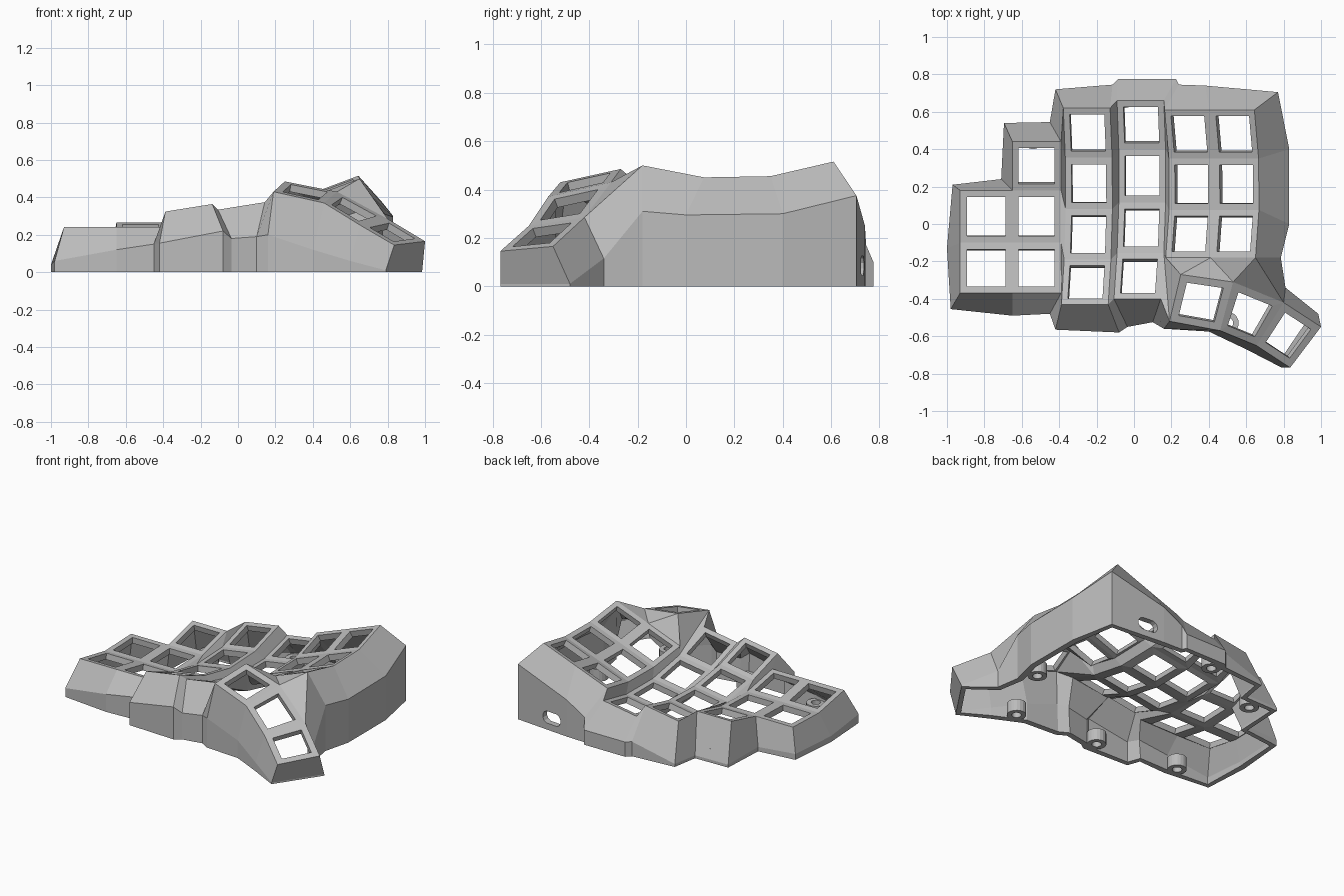
import bpy
import bmesh
import math
from mathutils import Vector

# Remove the default cube
default_cube = bpy.data.objects.get("Cube")
if default_cube:
    bpy.data.objects.remove(default_cube, do_unlink=True)

# Single plastic colour
PLASTIC_COLOUR = (0.5, 0.5, 0.5, 1.0)
plastic = bpy.data.materials.new("grey_plastic")
plastic.use_nodes = True
plastic.diffuse_color = PLASTIC_COLOUR
plastic.node_tree.nodes["Principled BSDF"].inputs["Base Color"].default_value = PLASTIC_COLOUR


def finish(mesh_builder, name):
    """Turn a bmesh into a flat shaded object."""
    mesh = bpy.data.meshes.new(name)
    mesh_builder.to_mesh(mesh)
    mesh_builder.free()
    mesh.materials.append(plastic)
    result = bpy.data.objects.new(name, mesh)
    bpy.context.scene.collection.objects.link(result)
    return result


shell = bmesh.new()


def face(*points):
    shell.faces.new([shell.verts.new(point) for point in points])


def bilinear(corners, u, v):
    a, b, c, d = corners
    return a.lerp(b, u).lerp(d.lerp(c, u), v)


def ring(corners, hole):
    """Four sided face with a hole whose points follow the corner order."""
    count = len(hole) // 4
    for side in range(4):
        arc = [hole[(side * count + step) % len(hole)] for step in range(count + 1)]
        face(corners[side], corners[(side + 1) % 4], *reversed(arc))


def key_cell(corners, margin):
    low, high = margin, 1 - margin
    spots = ((low, low), (high, low), (high, high), (low, high))
    ring(corners, [bilinear(corners, u, v) for u, v in spots])


def strip(first, second):
    for i in range(min(len(first), len(second)) - 1):
        face(first[i], second[i], second[i + 1], first[i + 1])


def column(left, right, left_height, right_height, middle, cuts):
    """Curved, tilted column of key cells; returns its left and right edges."""
    slope = round((right_height - left_height) / (right - left), 4)

    def edge(x, height):
        rises = [0.4 * (y - middle) ** 2 for y in cuts]
        return [Vector((x - slope * rise, y, height + rise)) for y, rise in zip(cuts, rises)]
    lefts, rights = edge(left, left_height), edge(right, right_height)
    for i in range(len(cuts) - 1):
        key_cell([lefts[i], rights[i], rights[i + 1], lefts[i + 1]], 0.13)
    return lefts, rights


# Key columns, from the low outer side to the raised thumb side
outer_l, outer_r = column(-.93, -.65, .187, .187, 0, (.18, -.1, -.37))
little_l, little_r = column(-.65, -.39, .187, .187, 0, (.44, .18, -.1, -.37))
ring_l, ring_r = column(-.365, -.115, .18, .22, .17, (.62, .355, .08, -.19, -.43))
middle_l, middle_r = column(-.08, .17, .165, .205, .25, (.66, .4, .115, -.155, -.4))
index_cuts = (.61, .35, .075, -.18)
index_l, index_r = column(.19, .43, .265, .355, .19, index_cuts)
inner_l, inner_r = column(.43, .67, .355, .445, .19, index_cuts)

# Step walls between columns
strip(little_r, ring_l[1:])
face(ring_l[0], ring_l[1], little_r[0])
strip(ring_r, middle_l)
strip(middle_r[:4], index_l)

# Thumb cluster: three cells stepping down towards the tip
thumb_back = [Vector(p) for p in
              ((.25, -.27, .485), (.53, -.31, .43), (.8, -.42, .285), (1, -.55, .165))]
thumb_front = [Vector(p) for p in
               ((.19, -.52, .43), (.46, -.57, .37), (.655, -.65, .25), (.835, -.768, .145))]
for i in range(3):
    key_cell([thumb_back[i], thumb_back[i + 1], thumb_front[i + 1], thumb_front[i]], 0.15)

# Facets joining the thumb cluster to the columns
face(middle_r[3], thumb_back[0], thumb_front[0])
face(middle_r[3], thumb_front[0], middle_r[4])
face(middle_r[3], index_l[3], thumb_back[0])
face(index_l[3], index_r[3], thumb_back[0])
face(index_r[3], thumb_back[1], thumb_back[0])
face(index_r[3], inner_r[3], thumb_back[1])
face(inner_r[3], thumb_back[2], thumb_back[1])

# Outer wall: plate edge paired with the shoulder point it slopes down to
wall = [
    (outer_l[2], (-.98, -.455, .06)), (outer_l[1], (-1, -.13, .04)),
    (outer_l[0], (-.97, .21, .04)), (outer_r[0], (-.71, .24, .03)),
    (little_l[0], (-.695, .54, .02)), (little_r[0], (-.45, .545, .02)),
    (ring_l[0], (-.42, .72, .02)), (ring_r[0], (-.115, .745, .1)),
    (middle_l[0], (-.085, .775, .1)), (middle_r[0], (.225, .775, .1)),
    (index_l[0], (.24, .745, .17)), (index_r[0], (.38, .74, .25)),
    (inner_r[0], (.77, .705, .375)), (inner_r[1], (.83, .4, .3)),
    (inner_r[2], (.83, 0, .295)), (inner_r[3], (.785, -.18, .31)),
    (thumb_back[2], (.81, -.34, .115)), (thumb_back[3], (.985, -.48, .01)),
    (thumb_front[3], (.79, -.768, .01)), (thumb_front[2], (.6, -.67, .06)),
    (thumb_front[1], (.4, -.575, .12)), (thumb_front[0], (.16, -.56, .2)),
    (middle_r[4], (.1, -.525, .19)), (middle_l[4], (-.035, -.55, .18)),
    (ring_r[4], (-.08, -.58, .22)), (ring_l[4], (-.42, -.565, .155)),
    (little_r[3], (-.45, -.48, .15)), (little_l[3], (-.65, -.49, .12)),
]
for i, (top, shoulder) in enumerate(wall):
    next_top, next_shoulder = wall[(i + 1) % len(wall)]
    upper, next_upper = Vector(shoulder), Vector(next_shoulder)
    lower, next_lower = (Vector((p.x, p.y, 0)) for p in (upper, next_upper))
    face(top, next_top, next_upper, upper)
    if top is index_r[0]:
        # Rounded cable slot in the back wall
        along = (next_lower - lower).normalized()
        centre = lower + along * 0.12 + Vector((0, 0, 0.085))
        slot = []
        for step in range(12):
            angle = math.radians(225 + 30 * step)
            reach = 0.042 * math.cos(angle)
            reach += math.copysign(0.03, reach)
            slot.append(centre + along * reach + Vector((0, 0, 0.042 * math.sin(angle))))
        ring([lower, next_lower, next_upper, upper], slot)
    else:
        face(upper, next_upper, next_lower, lower)

# Weld, face everything outwards and give the shell thickness
bmesh.ops.remove_doubles(shell, verts=shell.verts[:], dist=0.0005)
bmesh.ops.recalc_face_normals(shell, faces=shell.faces[:])
shell.normal_update()
if sum(f.normal.z * f.calc_area() for f in shell.faces) < 0:
    bmesh.ops.reverse_faces(shell, faces=shell.faces[:])
case = finish(shell, "case_shell")
thickness = case.modifiers.new("wall_thickness", "SOLIDIFY")
thickness.thickness = 0.04
thickness.offset = -1


# Screw bosses inside the base
def screw_boss(x, y, name):
    boss = bmesh.new()
    sides = 20
    profile = ((.06, 0), (.06, .08), (.03, .08), (.03, 0))
    loops = []
    for radius, z in profile:
        loops.append([boss.verts.new((x + radius * math.cos(math.tau * k / sides),
                                      y + radius * math.sin(math.tau * k / sides), z))
                      for k in range(sides)])
    for j in range(len(loops)):
        inner, outer = loops[j], loops[(j + 1) % len(loops)]
        for k in range(sides):
            n = (k + 1) % sides
            boss.faces.new((inner[k], inner[n], outer[n], outer[k]))
    bmesh.ops.recalc_face_normals(boss, faces=boss.faces[:])
    finish(boss, name)


boss_spots = {"inner": (.71, -.08), "thumb": (.5, -.53), "front": (-.11, -.49),
              "outer": (-.69, -.41), "little": (-.54, .46), "back": (-.05, .68)}
for place, (x, y) in boss_spots.items():
    screw_boss(x, y, place + "_screw_boss")
